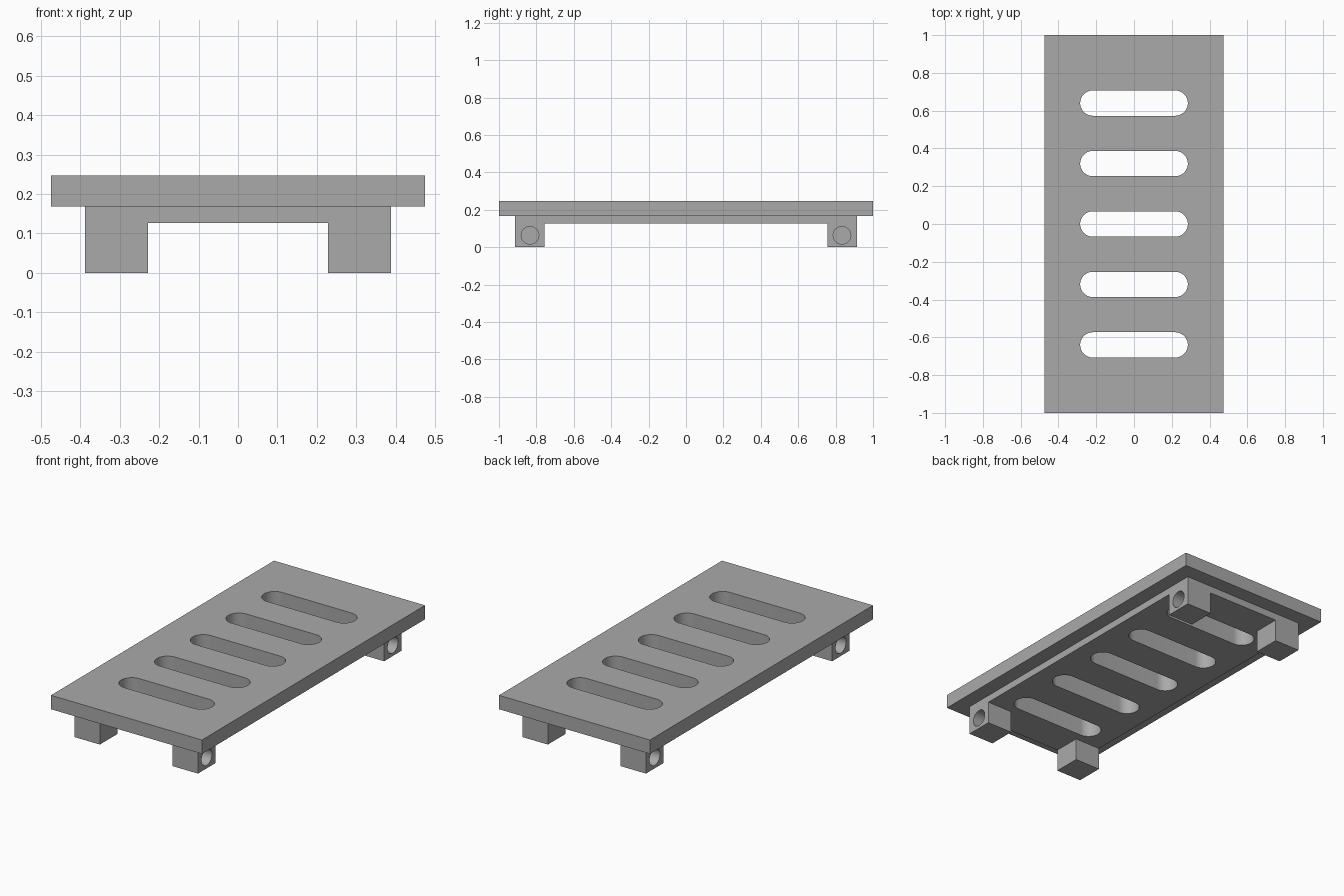
import bpy, bmesh, math
from mathutils import Matrix

cube = bpy.data.objects.get("Cube")
if cube:
    bpy.data.objects.remove(cube, do_unlink=True)

grey = bpy.data.materials.new("plain_grey")
grey.use_nodes = True
colour = (0.4, 0.4, 0.4, 1)
grey.diffuse_color = colour
grey.node_tree.nodes["Principled BSDF"].inputs["Base Color"].default_value = colour


def add_object(name, bm, helper=False):
    bmesh.ops.recalc_face_normals(bm, faces=bm.faces)
    mesh = bpy.data.meshes.new(name)
    bm.to_mesh(mesh)
    bm.free()
    obj = bpy.data.objects.new(name, mesh)
    bpy.context.collection.objects.link(obj)
    mesh.materials.append(grey)
    if helper:
        obj.hide_render = True
        obj.hide_viewport = True
    return obj


def box(name, x, y, z, helper=False):
    bm = bmesh.new()
    bmesh.ops.create_cube(bm, size=1)
    for v in bm.verts:
        v.co = [lo + (c + 0.5) * (hi - lo) for c, (lo, hi) in zip(v.co, (x, y, z))]
    return add_object(name, bm, helper)


def add_boolean(obj, other, operation):
    mod = obj.modifiers.new(other.name, "BOOLEAN")
    mod.operation = operation
    mod.solver = "EXACT"
    mod.object = other


# Main parts: wide top slab with a smaller plate under it
TOP, SLAB, PLATE = 0.247, 0.168, 0.127
deck = box("deck", (-0.474, 0.474), (-1, 1), (SLAB, TOP))
plate = box("under_plate", (-0.388, 0.388), (-0.913, 0.913), (PLATE, SLAB), True)
add_boolean(deck, plate, "UNION")

# Square legs with a blind round hole in each outer side
HOLE_R, HOLE_DEPTH = 0.047, 0.12
for sx, side in ((1, "left"), (-1, "right")):
    for sy, end in ((1, "back"), (-1, "front")):
        leg = box(f"{end}_{side}_leg", sorted((sx * 0.228, sx * 0.388)),
                  sorted((sy * 0.756, sy * 0.913)), (0, SLAB), True)
        bm = bmesh.new()
        place = Matrix.Translation((sx * 0.388, sy * 0.834, PLATE / 2))
        bmesh.ops.create_cone(bm, cap_ends=True, segments=48, radius1=HOLE_R,
                              radius2=HOLE_R, depth=2 * HOLE_DEPTH,
                              matrix=place @ Matrix.Rotation(math.pi / 2, 4, "Y"))
        hole = add_object(f"{end}_{side}_hole_cutter", bm, True)
        add_boolean(deck, leg, "UNION")
        add_boolean(deck, hole, "DIFFERENCE")

# Five rounded slots through the deck
SLOT_R, SLOT_HALF, ARC = 0.067, 0.285, 24
for i in range(5):
    bm = bmesh.new()
    ring = []
    for sx in (1, -1):
        for k in range(ARC + 1):
            a = math.pi * (k / ARC - 0.5)
            ring.append(bm.verts.new((sx * (SLOT_HALF - SLOT_R + SLOT_R * math.cos(a)),
                                      (i - 2) * 0.32 + sx * SLOT_R * math.sin(a), 0.05)))
    face = bm.faces.new(ring)
    wall = bmesh.ops.extrude_face_region(bm, geom=[face])
    for v in wall["geom"]:
        if isinstance(v, bmesh.types.BMVert):
            v.co.z = 0.3
    add_boolean(deck, add_object(f"slot_cutter_{i + 1}", bm, True), "DIFFERENCE")

# Bake the cuts, then remove the helper solids
bpy.context.view_layer.objects.active = deck
deck.select_set(True)
helpers = [m.object for m in deck.modifiers]
for mod in list(deck.modifiers):
    bpy.ops.object.modifier_apply(modifier=mod.name)
for helper in helpers:
    bpy.data.objects.remove(helper, do_unlink=True)
deck.data.materials.clear()
deck.data.materials.append(grey)
for poly in deck.data.polygons:
    poly.material_index = 0
bpy.ops.object.shade_smooth_by_angle(angle=math.radians(30))
